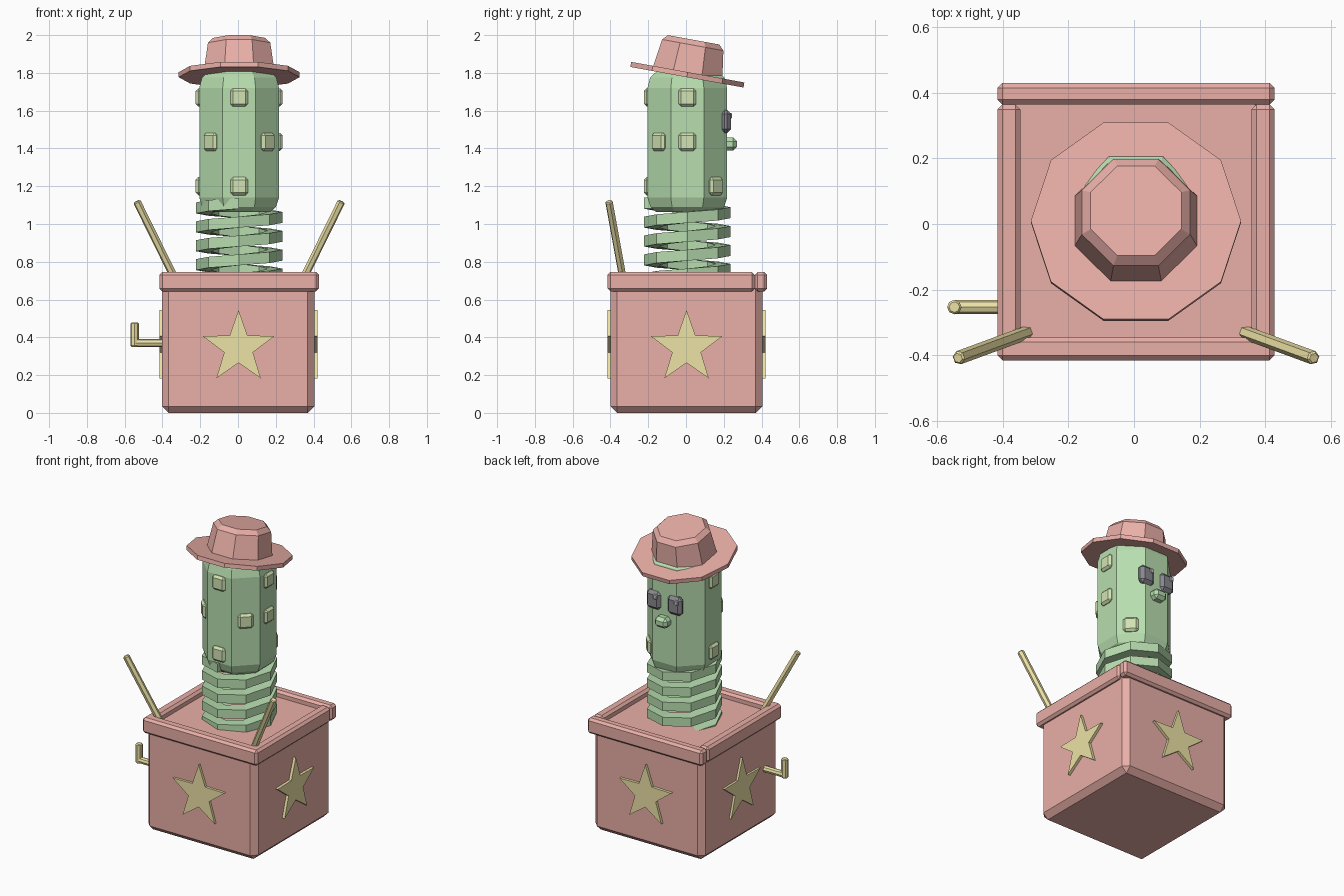
import bpy, bmesh
from math import sin, cos, pi, radians, tau
from mathutils import Vector, Matrix

if "Cube" in bpy.data.objects:
    bpy.data.objects.remove(bpy.data.objects["Cube"])

CX, CY = 0.006, 0.007   # axis of the toy inside the centred bounds


def material(name, rgb):
    m = bpy.data.materials.new(name)
    m.diffuse_color = (*rgb, 1)
    m.use_nodes = True
    m.node_tree.nodes["Principled BSDF"].inputs["Base Color"].default_value = m.diffuse_color
    return m


RED = material("red", (0.82, 0.43, 0.39))
GREEN = material("green", (0.48, 0.73, 0.43))
LIME = material("lime", (0.64, 0.77, 0.45))
YELLOW = material("yellow", (0.85, 0.76, 0.38))
DARK = material("dark", (0.24, 0.24, 0.27))
PALE = material("pale", (0.75, 0.75, 0.77))


def finish(name, bm, mat, matrix=None, bevel=0):
    bmesh.ops.recalc_face_normals(bm, faces=bm.faces[:])
    me = bpy.data.meshes.new(name)
    bm.to_mesh(me)
    bm.free()
    me.materials.append(mat)
    ob = bpy.data.objects.new(name, me)
    bpy.context.collection.objects.link(ob)
    if matrix:
        ob.matrix_world = matrix
    if bevel:
        b = ob.modifiers.new("bevel", 'BEVEL')
        b.width, b.segments = bevel, 1
    return ob


def box(name, lo, hi, mat, bevel, matrix=None):
    bm = bmesh.new()
    bmesh.ops.create_cube(bm, size=1)
    for v in bm.verts:
        v.co = [a + (b - a) * (c + 0.5) for a, b, c in zip(lo, hi, v.co)]
    return finish(name, bm, mat, matrix, bevel)


def skin(bm, rings):
    """Bridge closed rings of points and cap both ends."""
    rs = [[bm.verts.new(p) for p in r] for r in rings]
    n = len(rs[0])
    for a, b in zip(rs, rs[1:]):
        for i in range(n):
            j = (i + 1) % n
            bm.faces.new((a[i], a[j], b[j], b[i]))
    bm.faces.new(rs[0])
    bm.faces.new(rs[-1])


def turned(name, profile, sides, offset, mat, matrix):
    """Lathe a (radius, height) profile with a low number of sides."""
    bm = bmesh.new()
    skin(bm, [[(r * cos(offset + tau * i / sides), r * sin(offset + tau * i / sides), z)
               for i in range(sides)] for r, z in profile])
    return finish(name, bm, mat, matrix)


def rod(name, a, b, r, mat, sides=6):
    a, b = Vector(a), Vector(b)
    L, c = (b - a).length, 0.006
    m = Matrix.Translation(a) @ (b - a).to_track_quat('Z', 'Y').to_matrix().to_4x4()
    return turned(name, [(r - c, 0), (r, c), (r, L - c), (r - c, L)], sides, 0, mat, m)


AXIS = Matrix.Translation((CX, CY, 0))

# box and rim
box("box", (-0.402, -0.4, 0), (0.404, 0.404, 0.705), RED, 0.035)
R, W = 0.422, 0.07
box("rim_front", (-R, -R, 0.643), (R, -R + W, 0.746), RED, 0.015, AXIS)
box("rim_back", (-R, R - W + 0.005, 0.643), (R, R, 0.746), RED, 0.015, AXIS)
for s, side in ((-1, "left"), (1, "right")):
    x0, x1 = sorted((s * R, s * (R - W)))
    box("rim_" + side, (x0, -R, 0.643), (x1, R - W + 0.005, 0.746), RED, 0.015, AXIS)

# stars on four sides
for k in range(4):
    bm = bmesh.new()
    pts = []
    for i in range(10):
        r, a = (0.2, 0.08)[i % 2], pi / 2 + i * pi / 5
        pts.append((r * cos(a), r * sin(a)))
    skin(bm, [[(x, y, z + 0.345) for x, z in pts] for y in (-0.38, -0.419)])
    finish(f"star_{k}", bm, YELLOW, Matrix.Translation((0.003, 0.003, 0)) @ Matrix.Rotation(k * pi / 2, 4, 'Z'))

# arm rods
for s, side in ((-1, "left"), (1, "right")):
    rod("arm_" + side, (CX + s * 0.33, -0.33, 0.69), (CX + s * 0.542, -0.408, 1.12), 0.021, YELLOW)

# crank
rod("crank_shaft", (-0.38, -0.253, 0.37), (-0.555, -0.253, 0.37), 0.021, YELLOW, 8)
rod("crank_handle", (-0.547, -0.253, 0.35), (-0.547, -0.253, 0.478), 0.022, YELLOW, 8)

# spring: rectangular section swept on an eight-sided helix, ending at the front
bm = bmesh.new()
rings = []
for i in range(37):
    a = -pi / 2 - (36 - i) * tau / 8
    z = 1.11 - (36 - i) * 0.1 / 8
    rings.append([(r * cos(a), r * sin(a), z + h) for r, h in
                  ((0.15, -0.029), (0.229, -0.029), (0.229, 0.029), (0.15, 0.029))])
skin(bm, rings)
finish("spring", bm, GREEN, AXIS)

# body
K = 1 / cos(pi / 8)
A = 0.211
turned("body", [(r * K, z) for r, z in ((0.165, 1.063), (0.195, 1.09), (A, 1.14), (A, 1.72),
                                        (0.197, 1.775), (0.16, 1.81))], 8, pi / 8, GREEN, AXIS)

# raised square patches: facing angle and height
for i, (deg, z) in enumerate([(-90, 1.67), (-90, 1.2), (-45, 1.435), (0, 1.67), (0, 1.435),
                              (45, 1.2), (180, 1.67), (180, 1.2), (-135, 1.435)]):
    box(f"patch_{i}", (A - 0.02, -0.047, z - 0.048), (A + 0.019, 0.047, z + 0.048), LIME, 0.014,
        AXIS @ Matrix.Rotation(radians(deg), 4, 'Z'))

# face, looking to +y
for s, side in ((-1, "left"), (1, "right")):
    x = s * 0.077
    box("eye_" + side, (x - 0.052, 0.178, 1.482), (x + 0.052, 0.231, 1.603), DARK, 0.02, AXIS)
    box("eye_glint_" + side, (x - 0.038, 0.22, 1.558), (x - 0.01, 0.237, 1.588), PALE, 0.004, AXIS)
box("nose", (-0.047, 0.19, 1.388), (0.047, 0.263, 1.457), GREEN, 0.02, AXIS)

# tilted hat
HAT = Matrix.Translation((CX, CY, 1.79)) @ Matrix.Rotation(radians(-10.3), 4, 'X')
turned("hat_brim", [(0.32, -0.013), (0.32, 0.014)], 10, 0, RED, HAT)
turned("hat_crown", [(r * K, z) for r, z in ((0.188, 0), (0.165, 0.16), (0.138, 0.188))],
       8, pi / 8, RED, HAT)
